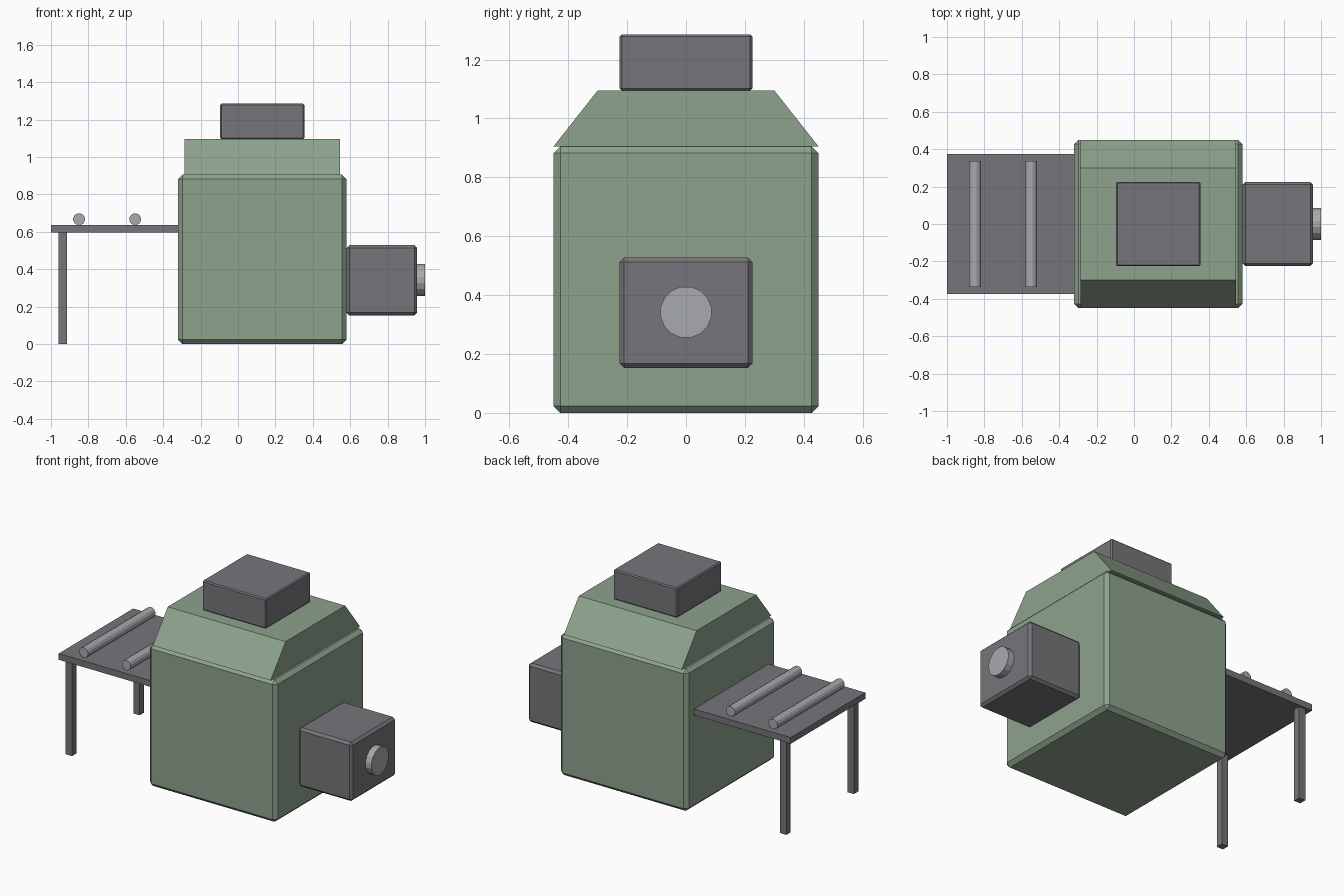
import bpy, bmesh
from math import pi
from mathutils import Matrix

cube = bpy.data.objects.get("Cube")
if cube:
    bpy.data.objects.remove(cube, do_unlink=True)


def material(name, rgb):
    m = bpy.data.materials.new(name)
    m.use_nodes = True
    m.diffuse_color = (*rgb, 1)
    m.node_tree.nodes["Principled BSDF"].inputs["Base Color"].default_value = (*rgb, 1)
    return m


green = material("sage green", (0.27, 0.365, 0.27))
dark = material("dark grey", (0.18, 0.178, 0.194))
light = material("light grey", (0.395, 0.40, 0.42))


def finish(bm, name, mat):
    mesh = bpy.data.meshes.new(name)
    bmesh.ops.recalc_face_normals(bm, faces=bm.faces)
    bm.to_mesh(mesh)
    bm.free()
    mesh.materials.append(mat)
    obj = bpy.data.objects.new(name, mesh)
    bpy.context.collection.objects.link(obj)
    return obj


def box(name, mat, lo, hi, bevel=0, top_y=None):
    """Box between two corners; top_y narrows the top to that half depth."""
    bm = bmesh.new()
    bmesh.ops.create_cube(bm, size=1)
    for v in bm.verts:
        at_top = v.co.z > 0
        v.co = [hi[i] if v.co[i] > 0 else lo[i] for i in range(3)]
        if top_y and at_top:
            v.co.y = top_y if v.co.y > 0 else -top_y
    obj = finish(bm, name, mat)
    if bevel:
        mod = obj.modifiers.new("edge_bevel", 'BEVEL')
        mod.width = bevel
        mod.segments = 1
    return obj


def cylinder(name, mat, centre, radius, length, axis, sides):
    bm = bmesh.new()
    bmesh.ops.create_cone(bm, cap_ends=True, segments=sides, radius1=radius,
                          radius2=radius, depth=length)
    turn = Matrix.Rotation(pi / 2, 4, 'Y' if axis == 'X' else 'X')
    spin = Matrix.Rotation(pi / sides, 4, 'Z')
    bmesh.ops.transform(bm, matrix=Matrix.Translation(centre) @ turn @ spin, verts=bm.verts)
    return finish(bm, name, mat)


# Main housing, sloped hood and top box
box("housing", green, (-0.32, -0.45, 0), (0.58, 0.45, 0.905), 0.023)
box("hood", green, (-0.285, -0.45, 0.905), (0.545, 0.45, 1.095), top_y=0.30)
box("top_box", dark, (-0.095, -0.225, 1.095), (0.355, 0.225, 1.285), 0.007)

# Motor with round end cap
box("motor", dark, (0.58, -0.225, 0.153), (0.958, 0.225, 0.528), 0.015)
cylinder("motor_cap", light, (0.978, 0, 0.342), 0.088, 0.044, 'X', 16)

# Feed table with rollers and legs
box("table", dark, (-1, -0.375, 0.595), (-0.32, 0.375, 0.635))
for name, x in (("outer_roller", -0.85), ("inner_roller", -0.55)):
    cylinder(name, light, (x, 0, 0.667), 0.032, 0.676, 'Y', 12)
for name, y in (("front_leg", -0.34), ("back_leg", 0.34)):
    box(name, dark, (-0.96, y - 0.0225, 0), (-0.915, y + 0.0225, 0.595))
